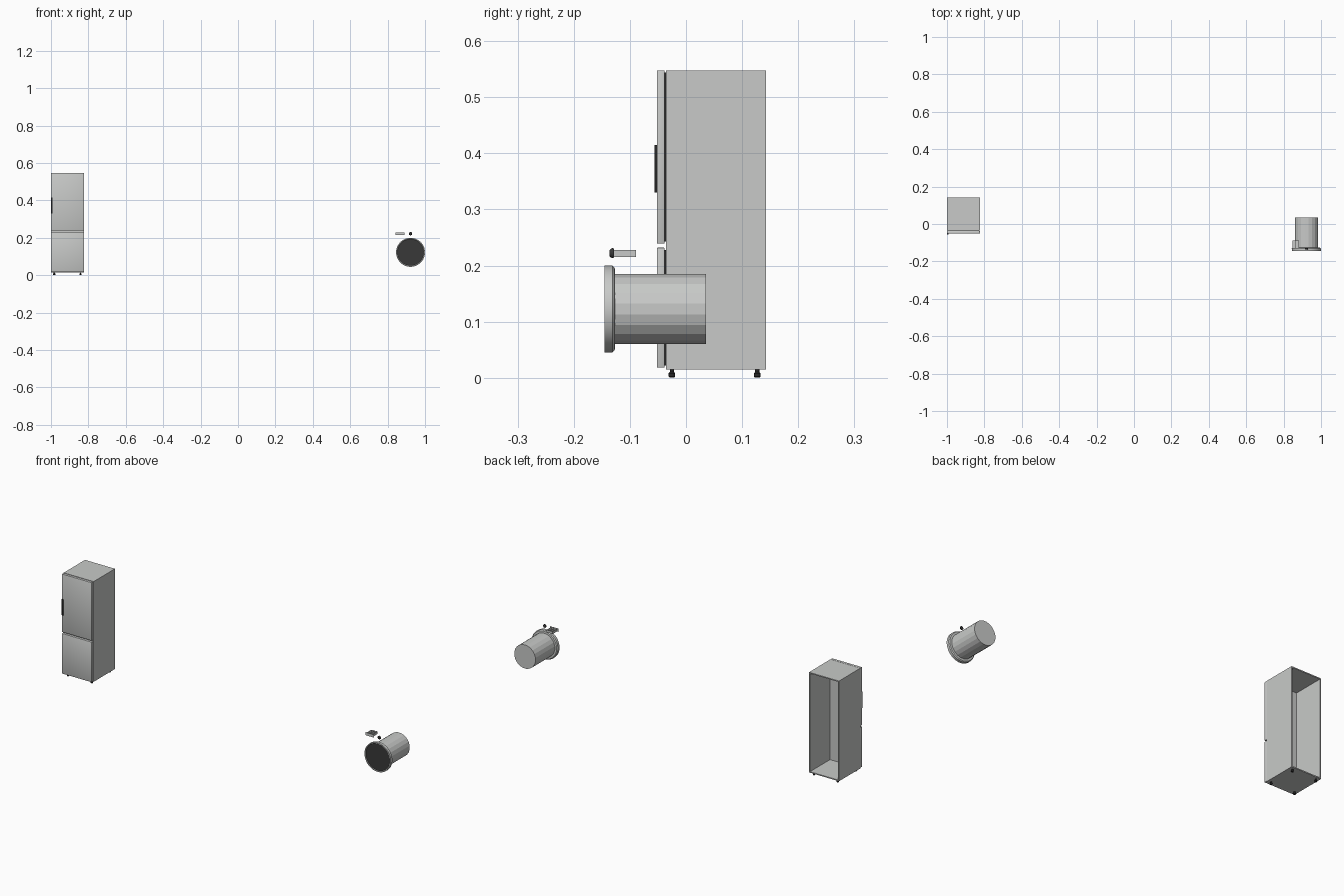
import bpy, bmesh, math
from mathutils import Vector

if "Cube" in bpy.data.objects:
    bpy.data.objects.remove(bpy.data.objects["Cube"])


def material(name, v):
    m = bpy.data.materials.new(name)
    m.diffuse_color = (v[0], v[1], v[2], 1)
    m.use_nodes = True
    m.node_tree.nodes["Principled BSDF"].inputs["Base Color"].default_value = m.diffuse_color
    return m


SILVER = material("silver grey", (0.58, 0.59, 0.58))
DARK = material("dark grey", (0.04, 0.04, 0.04))
BLACK = material("black plastic", (0.02, 0.02, 0.02))


def finish(name, bm, mats, smooth=None):
    bmesh.ops.recalc_face_normals(bm, faces=bm.faces)
    me = bpy.data.meshes.new(name)
    bm.to_mesh(me)
    bm.free()
    ob = bpy.data.objects.new(name, me)
    bpy.context.collection.objects.link(ob)
    for m in mats:
        me.materials.append(m)
    if smooth:
        bpy.ops.object.select_all(action='DESELECT')
        ob.select_set(True)
        bpy.context.view_layer.objects.active = ob
        bpy.ops.object.shade_smooth_by_angle(angle=math.radians(smooth))
    return ob


def box_bm(lo, hi):
    lo, hi = Vector(lo), Vector(hi)
    bm = bmesh.new()
    bmesh.ops.create_cube(bm, size=1)
    for v in bm.verts:
        v.co = Vector([(lo[i] + hi[i]) / 2 + v.co[i] * (hi[i] - lo[i]) for i in range(3)])
    return bm


def box(name, lo, hi, mat, bevel=0):
    bm = box_bm(lo, hi)
    if bevel:
        bmesh.ops.bevel(bm, geom=bm.edges[:], offset=bevel, segments=2,
                        profile=0.5, affect='EDGES')
    return finish(name, bm, [mat], 40 if bevel else None)


def hollow_box(name, lo, hi, direction, wall, depth, mat):
    # box whose face in the given direction is inset and pushed inwards
    bm = box_bm(lo, hi)
    d = Vector(direction)
    bm.normal_update()
    face = max(bm.faces, key=lambda f: f.normal.dot(d))
    bmesh.ops.inset_region(bm, faces=[face], thickness=wall)
    new = bmesh.ops.extrude_discrete_faces(bm, faces=[face])["faces"]
    bmesh.ops.translate(bm, verts=new[0].verts[:], vec=-d * depth)
    return finish(name, bm, [mat])


def lathe(name, centre, profile, sides, mats, axis='Y', dark_rule=None, smooth=None):
    # profile: (radius, position along axis); ends are capped
    bm = bmesh.new()
    rings = []
    for r, h in profile:
        ring = []
        for i in range(sides):
            a = 2 * math.pi * (i + 0.5) / sides
            c, s = r * math.cos(a), r * math.sin(a)
            p = (c, h, s) if axis == 'Y' else (c, s, h)
            ring.append(bm.verts.new(Vector(centre) + Vector(p)))
        rings.append(ring)
    for a, b in zip(rings, rings[1:]):
        for i in range(sides):
            j = (i + 1) % sides
            bm.faces.new((a[i], a[j], b[j], b[i]))
    caps = [bm.faces.new(rings[0]), bm.faces.new(rings[-1])]
    if dark_rule is not None:
        caps[dark_rule].material_index = 1
    return finish(name, bm, mats, smooth)


# --- Fridge: cabinet open at the back, two doors, seals, handle, feet
L, R = -1.0, -0.824
hollow_box("fridge_cabinet", (L, -0.036, 0.015), (R, 0.143, 0.548),
           (0, 1, 0), 0.008, 0.168, SILVER)
for part, z0, z1 in (("upper", 0.239, 0.548), ("lower", 0.018, 0.232)):
    box(part + "_door", (L, -0.052, z0), (R, -0.038, z1), SILVER, 0.002)
    box(part + "_door_seal", (L + 0.004, -0.0395, z0 + 0.004),
        (R - 0.004, -0.0355, z1 - 0.004), BLACK)
box("door_handle", (L, -0.056, 0.33), (L + 0.009, -0.051, 0.415), BLACK, 0.001)
for x in (L + 0.018, R - 0.018):
    for y in (-0.025, 0.127):
        lathe("fridge_foot", (x, y, 0),
              [(0.004, 0), (0.006, 0.002), (0.006, 0.008), (0.004, 0.010), (0.004, 0.016)],
              12, [BLACK], axis='Z', smooth=40)

# --- Washer drum with porthole ring and dark window
CX, CZ = 0.9225, 0.1225
lathe("washer_drum", (CX, 0, CZ), [(0.063, -0.130), (0.063, 0.036)], 20, [SILVER])
lathe("porthole_ring", (CX, 0, CZ),
      [(0.060, -0.126), (0.073, -0.127), (0.0775, -0.131), (0.0775, -0.145), (0.073, -0.145),
       (0.071, -0.143)],
      32, [SILVER, DARK], dark_rule=1, smooth=30)

# --- Detergent drawer and control knob
hollow_box("detergent_tray", (0.847, -0.129, 0.215), (0.883, -0.089, 0.228),
           (0, 0, 1), 0.002, 0.011, SILVER)
box("tray_divider", (0.864, -0.127, 0.216), (0.866, -0.091, 0.227), SILVER)
box("drawer_front", (0.841, -0.132, 0.214), (0.891, -0.128, 0.229), SILVER)
lathe("control_knob", (CX, 0, 0.222),
      [(0.009, -0.129), (0.009, -0.132), (0.006, -0.136)], 16, [DARK], smooth=40)
